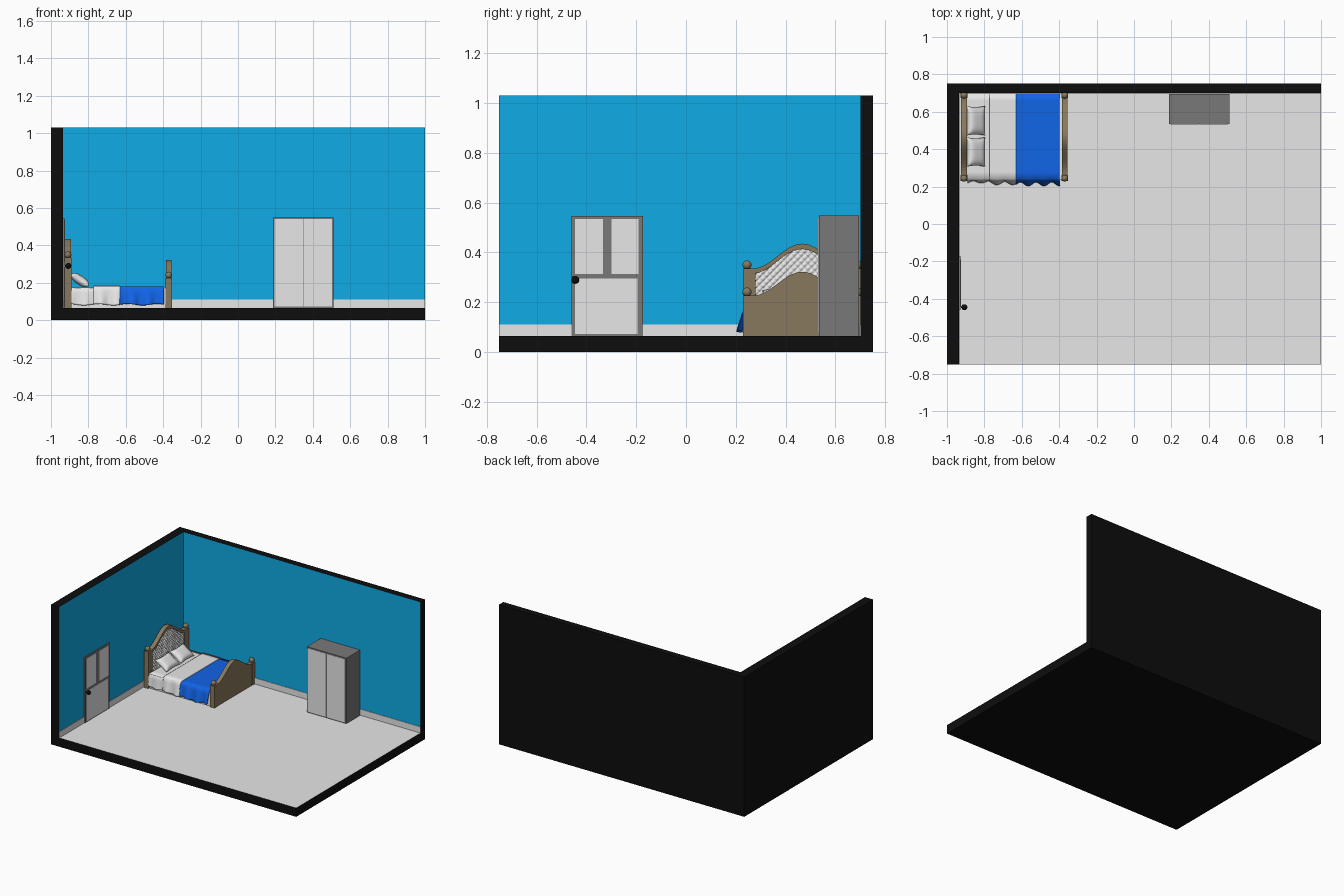
import bpy, bmesh
from math import sin, cos, pi, radians
from mathutils import Matrix

if "Cube" in bpy.data.objects:
    bpy.data.objects.remove(bpy.data.objects["Cube"])


def material(name, r, g, b):
    m = bpy.data.materials.new(name)
    m.diffuse_color = (r, g, b, 1)
    m.use_nodes = True
    m.node_tree.nodes["Principled BSDF"].inputs["Base Color"].default_value = m.diffuse_color
    return m


BLACK = material("black", 0.004, 0.004, 0.004)
WALL = material("wall blue", 0.006, 0.51, 0.98)
LIGHT = material("light grey", 0.8, 0.8, 0.8)
DARK = material("dark grey", 0.19, 0.19, 0.19)
WOOD = material("brown wood", 0.25, 0.19, 0.11)
BLUE = material("blanket blue", 0.007, 0.16, 1.0)


def finish(name, bm, *mats, smooth=False):
    bmesh.ops.recalc_face_normals(bm, faces=bm.faces)
    me = bpy.data.meshes.new(name)
    bm.to_mesh(me)
    bm.free()
    for m in mats:
        me.materials.append(m)
    ob = bpy.data.objects.new(name, me)
    bpy.context.collection.objects.link(ob)
    if smooth:
        me.polygons.foreach_set("use_smooth", [True] * len(me.polygons))
    return ob


def box(name, x, y, z, mat):
    bm = bmesh.new()
    bmesh.ops.create_cube(bm, size=1)
    for v in bm.verts:
        v.co = [lo + (c + 0.5) * (hi - lo) for c, (lo, hi) in zip(v.co, (x, y, z))]
    return finish(name, bm, mat)


def ball(name, loc, r, mat):
    bm = bmesh.new()
    bmesh.ops.create_uvsphere(bm, u_segments=20, v_segments=12, radius=r,
                              matrix=Matrix.Translation(loc))
    return finish(name, bm, mat, smooth=True)


def prism(name, outline, x0, x1, mat):
    """Extrude a (y, z) outline along x."""
    bm = bmesh.new()
    face = bm.faces.new([bm.verts.new((x0, y, z)) for y, z in outline])
    new = bmesh.ops.extrude_face_region(bm, geom=[face])["geom"]
    bmesh.ops.translate(bm, vec=(x1 - x0, 0, 0),
                        verts=[g for g in new if isinstance(g, bmesh.types.BMVert)])
    return finish(name, bm, mat)


def grid(bm, nu, nv, fn):
    """Quad sheet from fn(u, v), both 0..1."""
    vs = [[bm.verts.new(fn(i / nu, j / nv)) for j in range(nv + 1)] for i in range(nu + 1)]
    for i in range(nu):
        for j in range(nv):
            bm.faces.new((vs[i][j], vs[i + 1][j], vs[i + 1][j + 1], vs[i][j + 1]))


# room shell: a block with the inside cut away
FLOOR, LEFT, BACK, TOP = 0.065, -0.935, 0.70, 1.03
room = box("room_shell", (-1, 1), (-0.75, 0.75), (0, TOP), BLACK)
cutter = box("room_cutter", (LEFT, 1.5), (-1.5, BACK), (FLOOR, 2), BLACK)
cutter.hide_render = True
mod = room.modifiers.new("cut", 'BOOLEAN')
mod.operation, mod.object, mod.solver = 'DIFFERENCE', cutter, 'EXACT'
bpy.context.view_layer.objects.active = room
bpy.ops.object.modifier_apply(modifier=mod.name)
bpy.data.objects.remove(cutter)
room.data.materials.clear()
for m in (BLACK, WALL, LIGHT):
    room.data.materials.append(m)
for p in room.data.polygons:
    c, n = p.center, p.normal
    if n.z > 0.9 and c.z < 0.5:
        p.material_index = 2
    elif (n.x > 0.9 and c.x < 0) or (n.y < -0.9 and c.y > 0):
        p.material_index = 1
    else:
        p.material_index = 0

# baseboards
box("baseboard_back", (LEFT, 1), (BACK - 0.003, BACK), (FLOOR, 0.11), LIGHT)
box("baseboard_left", (LEFT, LEFT + 0.003), (-0.75, BACK), (FLOOR, 0.11), LIGHT)

# door on the left wall
box("door_frame", (LEFT, -0.928), (-0.46, -0.172), (FLOOR, 0.547), DARK)
for name, y, z in (("door_lower_panel", (-0.445, -0.195), (0.072, 0.295)),
                   ("door_upper_panel_a", (-0.445, -0.333), (0.313, 0.535)),
                   ("door_upper_panel_b", (-0.299, -0.19), (0.313, 0.535))):
    box(name, (-0.928, -0.925), y, z, LIGHT)
box("door_knob_stem", (-0.926, -0.91), (-0.45, -0.44), (0.285, 0.295), BLACK)
ball("door_knob", (-0.907, -0.445, 0.29), 0.016, BLACK)

# wardrobe
box("wardrobe_body", (0.188, 0.51), (0.534, 0.694), (FLOOR, 0.548), DARK)
for side, x in (("left", (0.195, 0.3475)), ("right", (0.3505, 0.503))):
    box("wardrobe_door_" + side, x, (0.531, 0.534), (0.072, 0.54), LIGHT)

# bed end boards
MID, HALF = 0.467, 0.222


def arch(y, low, high):
    d = min(abs(y - MID) / 0.2, 1)
    return low + (high - low) * (1 + cos(pi * d)) / 2


def arch_line(half, low, high, n=32):
    ys = [MID - half + 2 * half * i / n for i in range(n + 1)]
    return [(y, arch(y, low, high)) for y in ys]


def board(half, low, high):
    return arch_line(half, low, high) + [(MID + half, FLOOR), (MID - half, FLOOR)]


prism("footboard", board(HALF, 0.226, 0.322), -0.385, -0.355, WOOD)
prism("headboard_back", board(HALF, 0.33, 0.43), -0.925, -0.91, WOOD)
inner = arch_line(0.187, 0.315, 0.413)
rim = arch_line(HALF, 0.335, 0.435) + [(MID + HALF, FLOOR), (MID + 0.187, FLOOR)]
rim += inner[::-1] + [(MID - 0.187, FLOOR)]
prism("headboard_rim", rim, -0.926, -0.893, WOOD)

# tufted headboard pad
K = pi / 0.028


def tuft(u, v):
    y = MID - 0.187 + 0.374 * u
    z = 0.16 + (arch(y, 0.315, 0.413) - 0.16) * v
    return (-0.908 + 0.011 * abs(sin((y + z) * K) * sin((y - z) * K)) ** 0.6, y, z)


bm = bmesh.new()
grid(bm, 90, 60, tuft)
finish("headboard_pad", bm, LIGHT, smooth=True)

# posts with ball tops
for end, x, h in (("head", -0.909, 0.335), ("foot", -0.37, 0.226)):
    for side, s in (("front", -1), ("back", 1)):
        y = MID + s * HALF
        box(f"{end}_post_{side}", (x - 0.018, x + 0.018), (y - 0.016, y + 0.016), (FLOOR, h), WOOD)
        ball(f"{end}_post_ball_{side}", (x, y, h + 0.015), 0.018, WOOD)

# bed base and mattress
box("bed_base", (-0.893, -0.385), (0.24, 0.695), (FLOOR, 0.09), LIGHT)
box("mattress", (-0.893, -0.385), (0.237, 0.697), (0.09, 0.172), LIGHT)


# draped bedding
def drape(name, x0, x1, top, flare, mat):
    def sheet(u, v):
        x = x0 + (x1 - x0) * u
        if v < 0.5:                                   # flat top
            return (x, 0.698 - 0.458 * v * 2, top)
        t = (v - 0.5) * 2                             # hanging side
        out = flare * t * (0.65 + 0.35 * sin(x * 75))
        return (x, 0.24 - 0.006 * min(t * 5, 1) - out,
                top - (top - 0.083 - 0.004 * sin(x * 40)) * t)
    bm = bmesh.new()
    grid(bm, 32, 24, sheet)
    ob = finish(name, bm, mat, smooth=True)
    s = ob.modifiers.new("thickness", 'SOLIDIFY')
    s.thickness, s.offset = 0.004, 0
    return ob


drape("sheet", -0.89, -0.765, 0.173, 0.014, LIGHT)
drape("duvet_fold", -0.772, -0.63, 0.182, 0.024, LIGHT)
drape("blue_blanket", -0.632, -0.397, 0.179, 0.03, BLUE)


# pillows leaning on the headboard
def pillow(name, y):
    bm = bmesh.new()
    for s in (1, -1):
        def skin(u, v):
            a, b = 2 * u - 1, 2 * v - 1
            puff = max(0, (1 - a ** 4) * (1 - b ** 4)) ** 0.6
            return (0.058 * a * (0.9 + 0.1 * b * b), 0.079 * b * (0.92 + 0.08 * a * a),
                    s * 0.024 * puff)
        grid(bm, 14, 18, skin)
    bmesh.ops.remove_doubles(bm, verts=bm.verts, dist=0.0002)
    bmesh.ops.transform(bm, verts=bm.verts, matrix=Matrix.Translation((-0.845, y, 0.214))
                        @ Matrix.Rotation(radians(34), 4, 'Y'))
    finish(name, bm, LIGHT, smooth=True)


pillow("pillow_front", 0.385)
pillow("pillow_back", 0.552)
